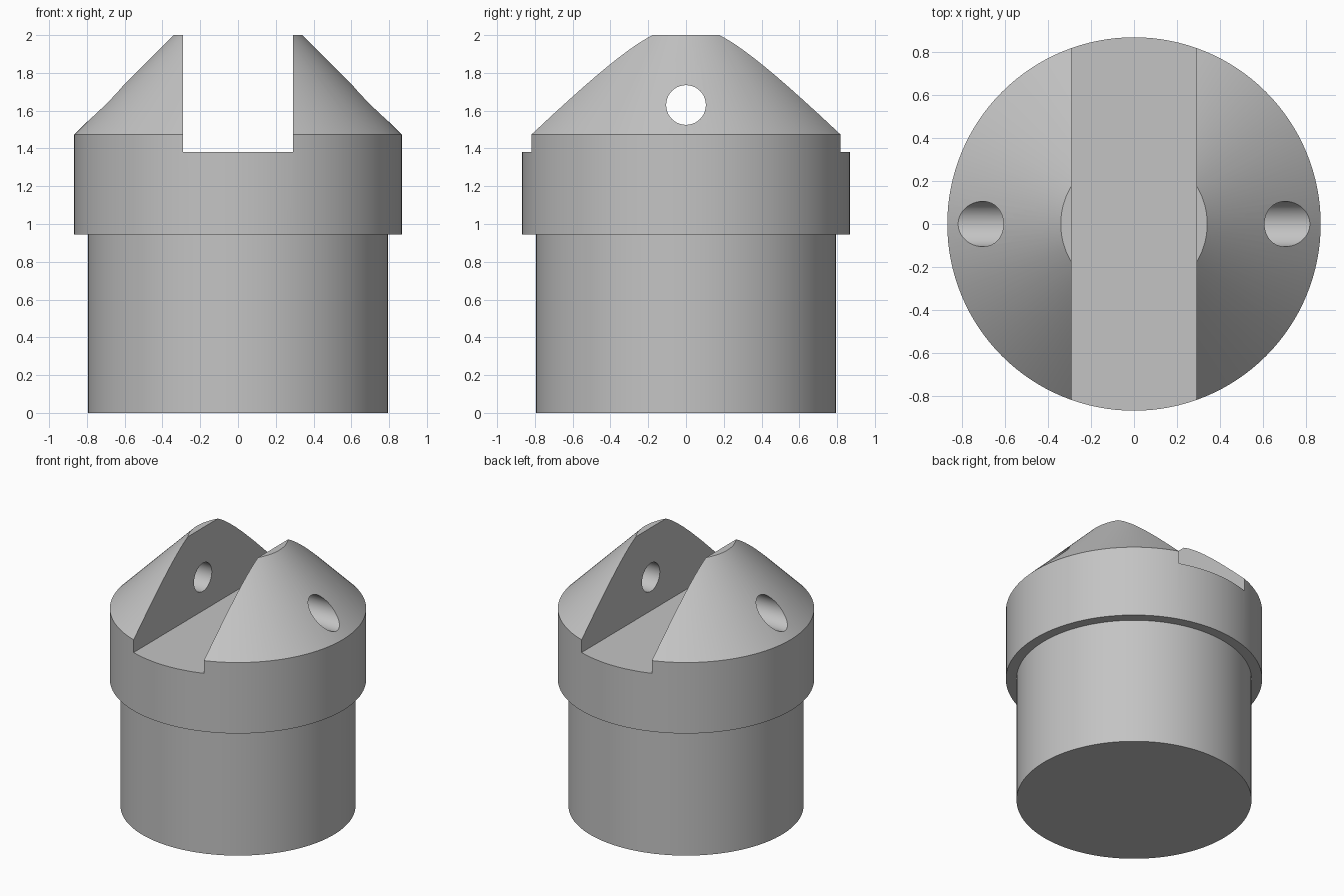
import bpy
import bmesh
from math import cos, sin, tau, radians

cube = bpy.data.objects.get("Cube")
if cube:
    bpy.data.objects.remove(cube, do_unlink=True)

grey = bpy.data.materials.new("plain_grey")
grey.use_nodes = True
colour = (0.55, 0.55, 0.55, 1)
grey.diffuse_color = colour
grey.node_tree.nodes["Principled BSDF"].inputs["Base Color"].default_value = colour


def lathe(name, profile, segments):
    """Closed solid of revolution about z from (radius, height) pairs."""
    bm = bmesh.new()
    rings = [[bm.verts.new((r * cos(tau * i / segments), r * sin(tau * i / segments), z))
              for i in range(segments)] for r, z in profile]
    for low, high in zip(rings, rings[1:]):
        for i in range(segments):
            j = (i + 1) % segments
            bm.faces.new((low[i], low[j], high[j], high[i]))
    bm.faces.new(rings[0][::-1])
    bm.faces.new(rings[-1])
    mesh = bpy.data.meshes.new(name)
    bm.to_mesh(mesh)
    bm.free()
    mesh.materials.append(grey)
    obj = bpy.data.objects.new(name, mesh)
    bpy.context.collection.objects.link(obj)
    return obj


# Stepped body: shaft, wide collar and truncated cone head
SHAFT, COLLAR, TIP = 0.795, 0.867, 0.34
body = lathe("clevis_body", [(SHAFT, 0), (SHAFT, 0.945), (COLLAR, 0.945),
                             (COLLAR, 1.475), (TIP, 2)], 128)

# Slot cutter running front to back through the head
bpy.ops.mesh.primitive_cube_add(size=1, location=(0, 0, 1.88))
slot = bpy.context.object
slot.name = "slot_cutter"
slot.scale = (0.58, 3, 1)

# Pin hole cutter running side to side through both ears
pin = lathe("pin_hole_cutter", [(0.105, -1.5), (0.105, 1.5)], 64)
pin.rotation_euler.y = radians(90)
pin.location.z = 1.63

# Cut, then drop the cutters
bpy.context.view_layer.objects.active = body
for cutter in (slot, pin):
    cutter.hide_render = True
    cut = body.modifiers.new(cutter.name, 'BOOLEAN')
    cut.operation = 'DIFFERENCE'
    cut.solver = 'EXACT'
    cut.object = cutter
    bpy.ops.object.modifier_apply(modifier=cut.name)
    bpy.data.objects.remove(cutter, do_unlink=True)

# One colour everywhere, smooth rounds with crisp edges
body.data.materials.clear()
body.data.materials.append(grey)
for face in body.data.polygons:
    face.material_index = 0
bpy.ops.object.select_all(action='DESELECT')
body.select_set(True)
bpy.context.view_layer.objects.active = body
bpy.ops.object.shade_smooth_by_angle(angle=radians(30))
